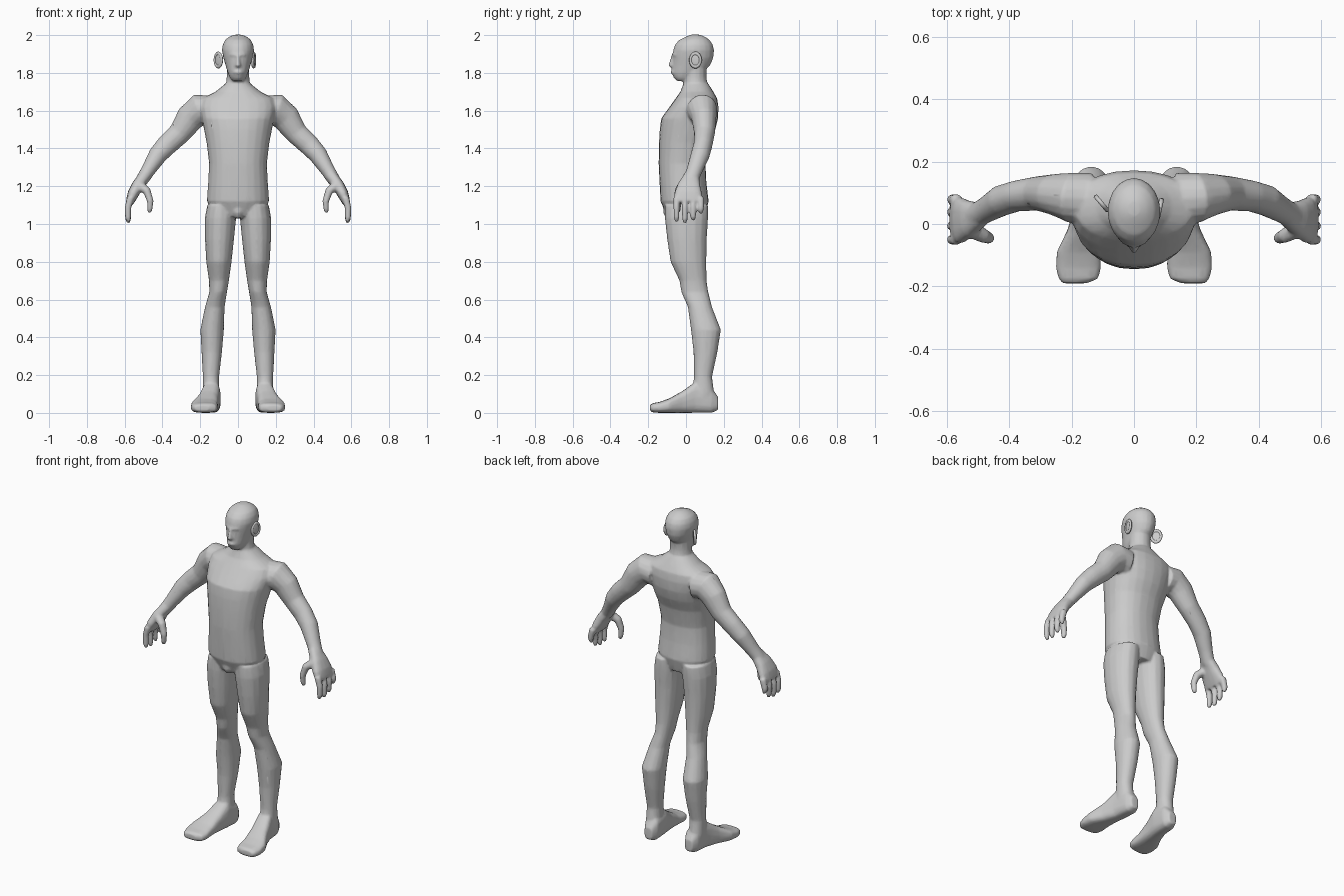
import bpy, bmesh, math
from mathutils import Vector

bm = bmesh.new()
X, Y, Z = Vector((1, 0, 0)), Vector((0, 1, 0)), Vector((0, 0, 1))


def loft(rings, axes=None, mirror=False, p=1.0, n=16):
    """Closed skin through rings (x, y, z, a, b); axes None follows the path."""
    pts = [Vector(r[:3]) for r in rings]
    for s in ((1, -1) if mirror else (1,)):
        loops = []
        for i, r in enumerate(rings):
            if axes:
                u, v = axes
            else:
                t = (pts[min(i + 1, len(pts) - 1)] - pts[max(i - 1, 0)]).normalized()
                v = (Y - t * t.dot(Y)).normalized()
                u = v.cross(t)
            loop = []
            for k in range(n):
                w = 2 * math.pi * k / n
                c, d = math.cos(w), math.sin(w)
                q = (pts[i] + u * r[3] * math.copysign(abs(c) ** p, c)
                     + v * r[4] * math.copysign(abs(d) ** p, d))
                loop.append(bm.verts.new((q.x * s, q.y, q.z)))
            loops.append(loop)
        for a, b in zip(loops, loops[1:]):
            for k in range(n):
                bm.faces.new((a[k], a[(k + 1) % n], b[(k + 1) % n], b[k]))
        bm.faces.new(loops[0])
        bm.faces.new(loops[-1])


def stack(rows, **kw):
    """Level slices (x, z, half width, front y, back y)."""
    loft([(x, (f + b) / 2, z, w, (b - f) / 2) for x, z, w, f, b in rows],
         axes=(X, Y), **kw)


# Torso and neck
stack([(0, 1.04, .11, -.10, .10), (0, 1.12, .165, -.135, .12),
       (0, 1.22, .158, -.14, .108), (0, 1.32, .153, -.145, .103),
       (0, 1.43, .166, -.143, .125), (0, 1.50, .18, -.139, .155),
       (0, 1.56, .192, -.131, .17), (0, 1.62, .203, -.087, .172),
       (0, 1.665, .19, -.055, .165), (0, 1.70, .12, -.03, .145),
       (0, 1.74, .07, -.015, .12)], p=.9, n=24)
stack([(0, 1.66, .08, -.03, .14), (0, 1.72, .066, -.018, .118),
       (0, 1.78, .06, -.012, .108), (0, 1.85, .06, -.01, .11)])
stack([(0, 1.12, .04, -.12, -.05), (0, 1.06, .032, -.122, -.05),
       (0, 1.03, .018, -.105, -.05)])

# Head, nose, brow and lips
stack([(0, 1.757, .028, -.048, .0), (0, 1.775, .043, -.066, .05),
       (0, 1.80, .054, -.075, .085), (0, 1.84, .066, -.073, .128),
       (0, 1.88, .078, -.07, .145), (0, 1.92, .085, -.068, .148),
       (0, 1.95, .081, -.058, .142), (0, 1.975, .068, -.035, .125),
       (0, 1.992, .046, .0, .1), (0, 2.002, .02, .025, .075)], n=20)
stack([(0, 1.895, .009, -.078, -.04), (0, 1.86, .011, -.089, -.04),
       (0, 1.838, .017, -.095, -.04), (0, 1.828, .012, -.082, -.04)])
loft([(.004, -.068, 1.893, .009, .009), (.03, -.058, 1.897, .009, .009),
      (.05, -.035, 1.893, .007, .009)], mirror=True)
loft([(-.022, -.066, 1.803, .008, .008), (0, -.074, 1.804, .009, .009),
      (.022, -.066, 1.803, .008, .008)])

# Arms
loft([(.14, .08, 1.60, .08, .085), (.205, .085, 1.605, .085, .08),
      (.255, .095, 1.56, .075, .066), (.31, .098, 1.48, .06, .055),
      (.375, .09, 1.42, .056, .05), (.425, .075, 1.365, .05, .05),
      (.475, .045, 1.285, .038, .042), (.51, .025, 1.23, .034, .04)], mirror=True)

# Hands: palm, fingers and thumb
loft([(.49, .03, 1.26, .03, .038), (.53, .017, 1.205, .032, .06),
      (.555, .012, 1.16, .03, .074), (.573, .012, 1.115, .022, .074)],
     mirror=True, p=.8)
for y, tip in ((-.05, 1.012), (-.006, 1.005), (.038, 1.018), (.079, 1.055)):
    loft([(.568, y, 1.14, .02, .018), (.583, y, 1.085, .018, .0165),
          (.582, y, tip + .02, .016, .015), (.578, y, tip, .009, .009)],
         mirror=True, n=10)
loft([(.525, -.015, 1.205, .028, .03), (.482, -.038, 1.175, .022, .024),
      (.464, -.045, 1.12, .018, .019), (.467, -.042, 1.075, .014, .015),
      (.47, -.04, 1.058, .008, .008)], mirror=True, n=10)

# Legs
stack([(.088, 1.10, .075, -.112, .118), (.093, 1.03, .083, -.112, .117),
       (.098, .92, .077, -.10, .11), (.101, .80, .067, -.082, .108),
       (.101, .70, .053, -.035, .109), (.105, .64, .047, -.025, .118),
       (.123, .56, .052, .01, .138), (.137, .44, .0625, .026, .185),
       (.139, .32, .054, .04, .166), (.143, .19, .043, .042, .138),
       (.143, .10, .045, .03, .15), (.14, .04, .04, .04, .14)],
      mirror=True, p=.95)

# Feet
loft([(x, y, (lo + hi) / 2, w, (hi - lo) / 2) for y, x, w, lo, hi in (
    (.17, .135, .025, .015, .085), (.135, .135, .044, 0, .135),
    (.05, .142, .05, 0, .165), (-.02, .158, .056, 0, .115),
    (-.09, .177, .071, 0, .076), (-.14, .178, .073, 0, .058),
    (-.175, .178, .064, .002, .052), (-.19, .19, .04, .01, .042))],
    axes=(X, Z), mirror=True, p=.7)

# Fuse the volumes into one smooth skin
bmesh.ops.recalc_face_normals(bm, faces=bm.faces)
mesh = bpy.data.meshes.new("body")
bm.to_mesh(mesh)
bm.free()
body = bpy.data.objects.new("body", mesh)
bpy.context.collection.objects.link(body)
fuse = body.modifiers.new("fuse", 'REMESH')
fuse.mode = 'VOXEL'
fuse.voxel_size = .007
fuse.use_smooth_shade = True
relax = body.modifiers.new("relax", 'SMOOTH')
relax.factor = .5
relax.iterations = 4
reduce = body.modifiers.new("reduce", 'DECIMATE')
reduce.ratio = .25


# Ears: a rim and a thin bowl; one flares away from the head
def ear(name, x, y, flare):
    place = dict(location=(x, y, 1.868), rotation=(0, math.pi / 2, flare))
    bpy.ops.mesh.primitive_torus_add(major_segments=16, minor_segments=6,
                                     major_radius=.027, minor_radius=.008, **place)
    rim = bpy.context.object
    rim.name = name + "_rim"
    rim.scale = (1.3, 1, 1)
    bpy.ops.mesh.primitive_uv_sphere_add(segments=12, ring_count=6, radius=1, **place)
    bowl = bpy.context.object
    bowl.name = name + "_bowl"
    bowl.scale = (.036, .028, .006)
    for part in (rim, bowl):
        part.data.shade_smooth()


ear("right_ear", -.104, .066, math.radians(40))
ear("left_ear", .083, .05, math.radians(-12))
